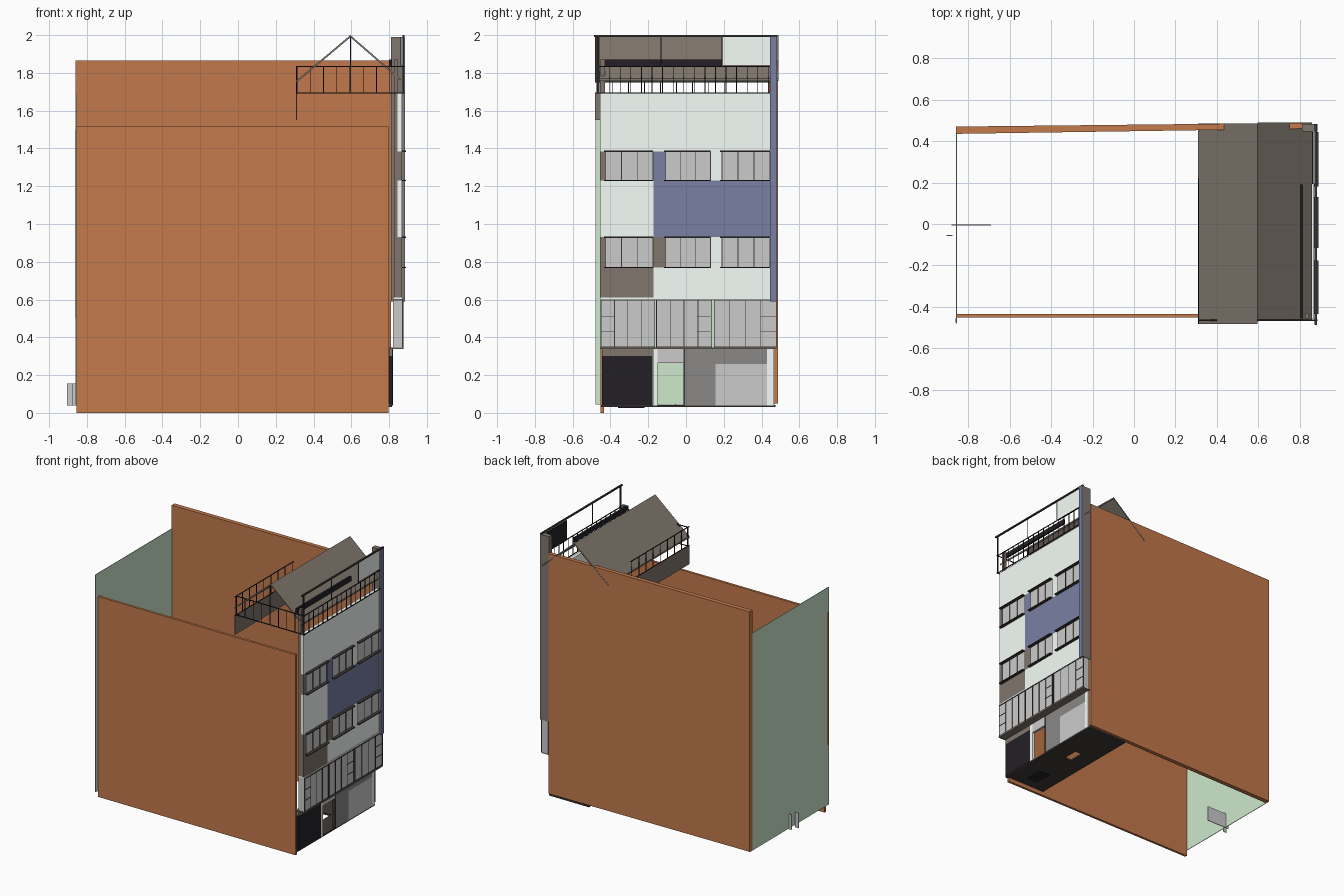
import bpy, bmesh

if "Cube" in bpy.data.objects:
    bpy.data.objects.remove(bpy.data.objects["Cube"])

# Display colours, converted to linear below
COL = {
    "brick": (.765, .478, .298), "white": (.965, .995, .972), "blue": (.475, .50, .64),
    "brown": (.505, .465, .43), "green": (.81, .91, .80), "black": (.135, .125, .145),
    "dark": (.24, .225, .21), "grey": (.545, .535, .53),
}
MATS = {}
for n, c in COL.items():
    m = bpy.data.materials.new(n)
    m.diffuse_color = (*[((v + .055) / 1.055) ** 2.4 for v in c], 1)
    m.use_nodes = True
    m.node_tree.nodes["Principled BSDF"].inputs["Base Color"].default_value = m.diffuse_color
    MATS[n] = m


def finish(name, bm, mat):
    bmesh.ops.recalc_face_normals(bm, faces=bm.faces)
    me = bpy.data.meshes.new(name)
    bm.to_mesh(me)
    bm.free()
    ob = bpy.data.objects.new(name, me)
    bpy.context.collection.objects.link(ob)
    if mat:
        me.materials.append(MATS[mat])
    return ob


def boxes(name, items, mat=None):
    """Object made of boxes (x0, x1, y0, y1, z0, z1)."""
    bm = bmesh.new()
    for x0, x1, y0, y1, z0, z1 in items:
        vs = bmesh.ops.create_cube(bm, size=1)["verts"]
        for v in vs:
            v.co.x = (x0 + x1) / 2 + v.co.x * (x1 - x0)
            v.co.y = (y0 + y1) / 2 + v.co.y * (y1 - y0)
            v.co.z = (z0 + z1) / 2 + v.co.z * (z1 - z0)
    return finish(name, bm, mat)


def prism(name, base, offset, mat):
    """Polygon swept along an offset."""
    bm = bmesh.new()
    f = bm.faces.new([bm.verts.new(p) for p in base])
    r = bmesh.ops.extrude_face_region(bm, geom=[f])
    for v in r["geom"]:
        if isinstance(v, bmesh.types.BMVert):
            v.co.x += offset[0]
            v.co.y += offset[1]
            v.co.z += offset[2]
    return finish(name, bm, mat)


# Party walls and rear wall
boxes("front_party_wall", [(-.855, .797, -.452, -.434, 0, 1.515)], "brick")
prism("back_party_wall", [(-.86, .435, .05), (.81, .46, .05), (.81, .488, .05), (-.86, .47, .05)],
      (0, 0, 1.815), "brick")
boxes("rear_wall", [(-.859, -.855, -.48, .468, .045, 1.69)], "green")
boxes("rear_strip", [(-.862, -.859, -.475, -.455, .5, 1.5)], "brick")
boxes("rear_door_leaf", [(-.88, -.69, -.008, -.003, .04, .155),
                         (-.905, -.875, -.058, -.053, .04, .155)])

# Ground floor slab with a stair opening and a pit
slab = [(.48, .61, -.45, .475, .03, .042), (.67, .815, -.45, .475, .03, .042),
        (.61, .67, -.45, .03, .03, .042), (.61, .67, .15, .475, .03, .042)]
boxes("ground_slab", slab, "dark")
boxes("floor_pit", [(.60, .69, -.36, -.22, .026, .05)], "black")

# Shop front
X0, X1 = .80, .818
boxes("garage_door", [(X0, X1, -.445, -.178, .04, .30)], "black")
boxes("garage_lintel", [(X0, X1, -.445, -.178, .30, .34)], "brown")
boxes("shop_piers", [(X0, X1, -.174, -.15, .04, .34), (X0, X1, .43, .465, .04, .34)], "white")
boxes("door_transom", [(X0, X1, -.15, -.012, .265, .34)])
boxes("door_post", [(X0, X1 + .003, -.012, -.004, .04, .34)], "dark")
boxes("shop_panels", [(X0, X1, -.004, .155, .04, .34), (X0, X1, .155, .43, .26, .34)], "grey")
boxes("shop_window", [(X0, X1, .155, .43, .04, .26)])

# Projecting bay windows on the first floor
units = [(-.45, -.166), (-.156, .136), (.15, .478)]
boxes("bay_windows", [(.82, .872, a, b, .345, .597) for a, b in units])
frames = []
for i, (a, b) in enumerate(units):
    for k in range(5):
        y = a + (b - a) * k / 4
        frames.append((.868, .875, y - .002, y + .002, .345, .6))
    frames += [(.868, .876, a, b, z, z + .006) for z in (.345, .594)]
    k = 0 if i == 0 else 3 if i == 2 else 2.9
    w = (b - a) / 4
    frames += [(.869, .875, a + k * w, a + (k + 1) * w, z, z + .003) for z in (.43, .51)]
boxes("bay_frames", frames, "dark")
boxes("bay_soffit", [(.80, .876, -.455, .478, .337, .345)], "brown")
boxes("bay_cap", [(.82, .872, -.455, .478, .6, .61)], "white")

# Upper facade bands
FX0, FX1 = .845, .868


def band(y0, y1, z0, z1):
    return (FX0, FX1, y0, y1, z0, z1)


boxes("facade_white", [
    band(-.172, .445, .61, .77), band(.13, .19, .77, .93), band(-.455, -.172, .93, 1.23),
    band(.13, .19, 1.23, 1.385), band(-.455, .445, 1.385, 1.69)], "white")
boxes("facade_brown", [
    band(-.455, -.172, .61, .77), band(-.455, -.425, .77, .93), band(-.172, -.108, .77, .93),
    band(-.455, -.425, 1.23, 1.385), (.825, .845, -.455, -.43, .61, 1.87)], "brown")
boxes("facade_blue", [band(-.172, .445, .93, 1.23), band(-.172, -.105, 1.23, 1.385)], "blue")

# Ribbon windows with frames and sills
glass, frames, sills = [], [], []
for z0, z1 in ((.77, .93), (1.23, 1.385)):
    for a, b in ((-.425, -.175), (-.107, .13), (.19, .445)):
        glass.append((.855, .866, a, b, z0, z1))
        for k in range(4):
            y = a + (b - a) * k / 3
            frames.append((.862, .869, y - .002, y + .002, z0, z1))
        sills += [(.86, .89, a - .01, b, z - .003, z + .003) for z in (z0, z1)]
boxes("window_glass", glass)
boxes("window_frames", frames, "dark")
boxes("window_sills", sills, "dark")

# Corner column with painted face
boxes("corner_column", [(.81, .88, .446, .482, .59, 1.99)], "brown")
boxes("corner_column_face", [(.88, .885, .446, .482, .59, 1.99)], "blue")

# Gable roof
T = .012
prism("roof_rear_slope", [(.31, -.482, 1.76), (.595, -.482, 2), (.595, -.482, 2 - T), (.31, -.482, 1.76 - T)],
      (0, .967, 0), "brown")
prism("roof_front_slope", [(.595, -.46, 2), (.86, -.46, 1.77), (.86, -.46, 1.77 - T), (.595, -.46, 2 - T)],
      (0, .95, 0), "brown")
boxes("roof_gable_post", [(.592, .598, -.47, -.464, 1.69, 1.99)], "dark")
boxes("roof_beam", [(.80, .815, -.455, .19, 1.835, 1.87)], "black")

# Terrace railings on three sides
R = .002
rail = []
for z in (1.69, 1.832):
    rail += [(.308, .885, -.467, -.461, z, z + .005), (.308, .313, -.482, .22, z, z + .005),
             (.873, .879, -.465, .446, z, z + .005)]
for k in range(9):
    x = .313 + .07 * k
    rail.append((x - R, x + R, -.466, -.462, 1.69, 1.835))
    y = -.475 + .085 * k
    rail.append((.308, .312, y - R, y + R, 1.69, 1.835))
for k in range(17):
    y = -.46 + .056 * k
    rail.append((.874, .878, y - R, y + R, 1.69, 1.835))
boxes("terrace_railing", rail, "black")
boxes("terrace_rear_fascia", [(.308, .313, -.482, .22, 1.55, 1.69)], "brown")

# Top frame and screen above the facade
boxes("top_frame", [(.87, .882, -.487, .482, 1.99, 2.0), (.87, .878, -.470, -.462, 1.69, 1.99),
                    (.873, .877, -.135, -.131, 1.835, 1.99), (.873, .877, .187, .191, 1.835, 1.99)], "dark")
boxes("top_screen", [(.866, .872, .192, .446, 1.84, 1.99)], "white")
boxes("top_screen_back", [(.86, .866, .192, .446, 1.84, 1.99)], "black")
